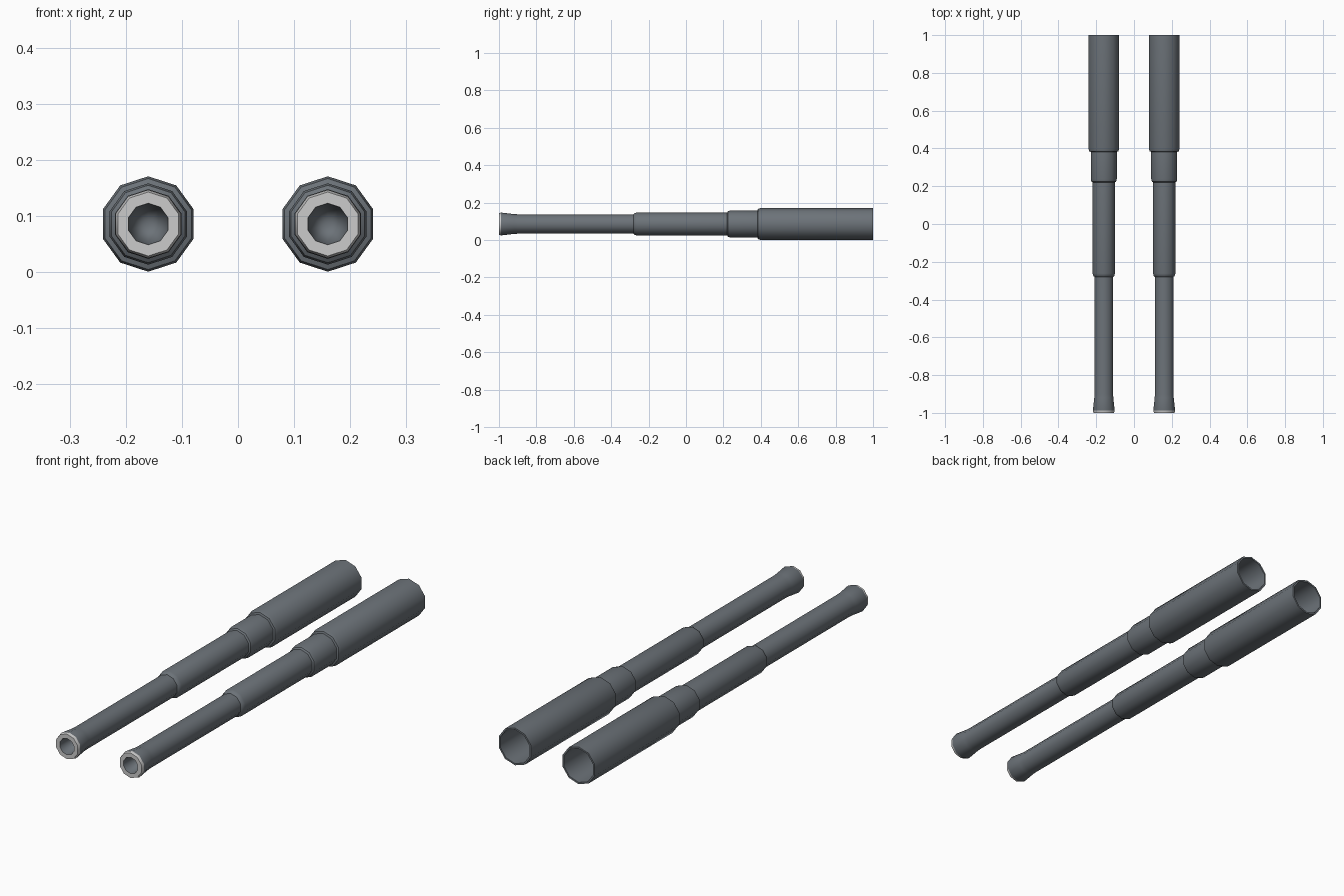
import bpy, bmesh, math

if "Cube" in bpy.data.objects:
    bpy.data.objects.remove(bpy.data.objects["Cube"])

SIDES = 10
CZ = 0.0855
# (y, radius) along one telescoping barrel, from bore tip, over the outside, to the rear socket
PROFILE = [(-0.75, 0.0), (-1.0, 0.037), (-1.0, 0.057), (-0.988, 0.061), (-0.92, 0.053),
           (-0.90, 0.052), (-0.28, 0.052), (-0.275, 0.058), (-0.262, 0.062), (0.22, 0.062),
           (0.225, 0.069), (0.238, 0.0725), (0.382, 0.0725), (0.385, 0.081),
           (0.398, 0.085), (1.0, 0.085), (1.0, 0.077), (0.45, 0.077), (0.45, 0.0)]
MUZZLE_BANDS = (1, 2)  # bright ring around the bore


def material(name, color):
    m = bpy.data.materials.new(name)
    m.diffuse_color = (*color, 1)
    m.use_nodes = True
    m.node_tree.nodes["Principled BSDF"].inputs["Base Color"].default_value = m.diffuse_color
    return m


gunmetal = material("gunmetal", (0.15, 0.17, 0.19))
bare_steel = material("bare_steel", (0.62, 0.62, 0.62))


def lathe(name, cx):
    bm = bmesh.new()
    rings = []
    for y, r in PROFILE:
        n = SIDES if r > 0 else 1
        rings.append([bm.verts.new((cx + r * math.sin(2 * math.pi * i / SIDES), y,
                                    CZ + r * math.cos(2 * math.pi * i / SIDES)))
                      for i in range(n)])
    for k, (a, b) in enumerate(zip(rings, rings[1:])):
        for i in range(SIDES):
            j = (i + 1) % SIDES
            quad = [a[i % len(a)], a[j % len(a)], b[j % len(b)], b[i % len(b)]]
            f = bm.faces.new(list(dict.fromkeys(quad)))
            f.material_index = int(k in MUZZLE_BANDS)
    bmesh.ops.recalc_face_normals(bm, faces=bm.faces)
    me = bpy.data.meshes.new(name)
    bm.to_mesh(me)
    bm.free()
    me.materials.append(gunmetal)
    me.materials.append(bare_steel)
    ob = bpy.data.objects.new(name, me)
    bpy.context.collection.objects.link(ob)
    bpy.ops.object.select_all(action='DESELECT')
    ob.select_set(True)
    bpy.context.view_layer.objects.active = ob
    bpy.ops.object.shade_smooth_by_angle(angle=math.radians(37))


# twin barrels
lathe("left_barrel", -0.16)
lathe("right_barrel", 0.16)
